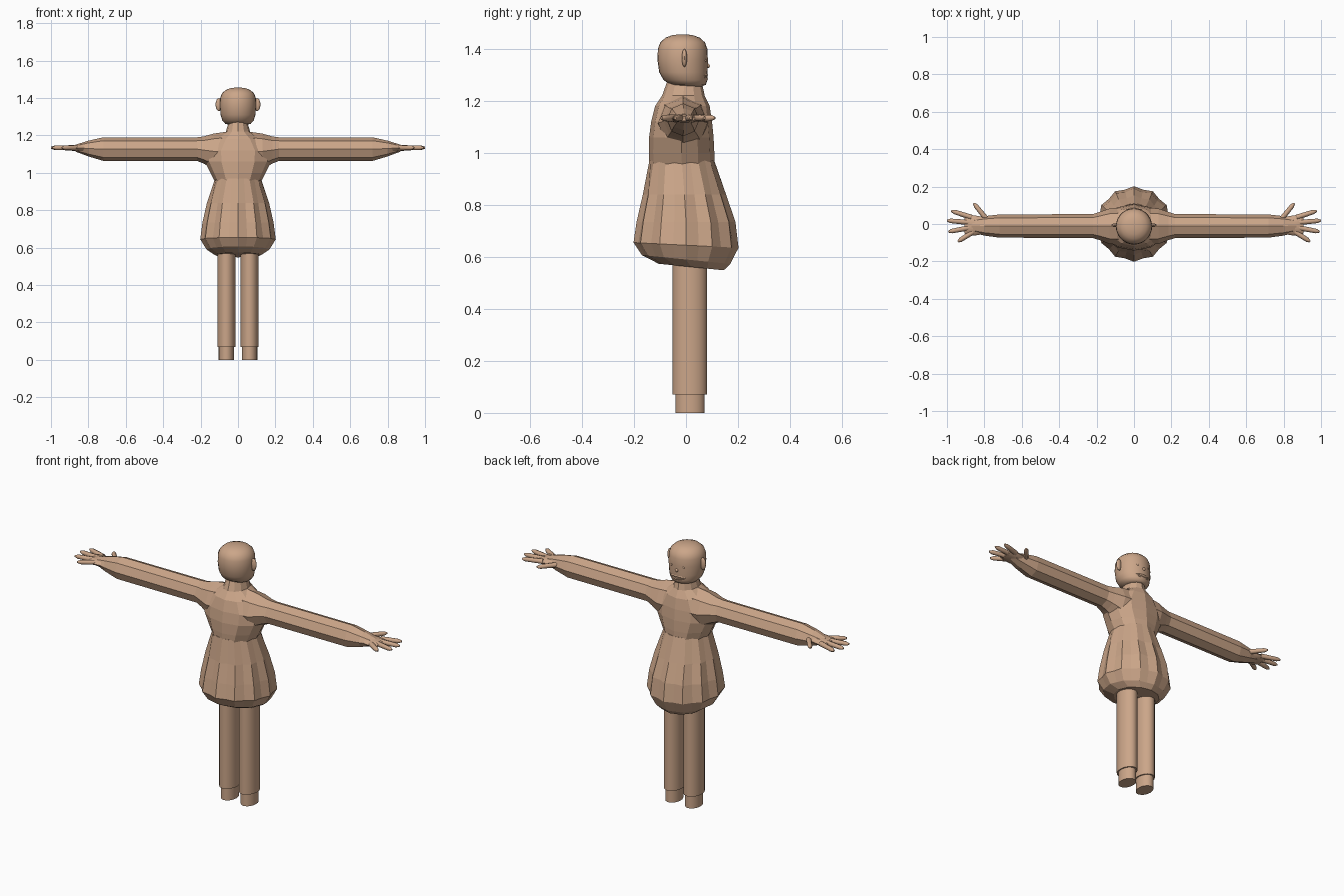
import bpy, bmesh, math
from mathutils import Vector

if "Cube" in bpy.data.objects:
    bpy.data.objects.remove(bpy.data.objects["Cube"])

TAN = (0.60, 0.38, 0.25, 1)
skin = bpy.data.materials.new("tan")
skin.use_nodes = True
skin.diffuse_color = TAN
skin.node_tree.nodes["Principled BSDF"].inputs["Base Color"].default_value = TAN

X, Y, Z = Vector((1, 0, 0)), Vector((0, 1, 0)), Vector((0, 0, 1))


def ring(centre, u, v, ru, rv, n):
    """Ellipse of n points around a centre, in the plane of u and v."""
    steps = [2 * math.pi * i / n for i in range(n)]
    return [Vector(centre) + u * ru * math.cos(a) + v * rv * math.sin(a) for a in steps]


def loft(bm, rings):
    """Skin neighbouring rings and cap both ends."""
    loops = [[bm.verts.new(p) for p in r] for r in rings]
    n = len(loops[0])
    for a, b in zip(loops, loops[1:]):
        for i in range(n):
            j = (i + 1) % n
            bm.faces.new((a[i], a[j], b[j], b[i]))
    bm.faces.new(loops[0][::-1])
    bm.faces.new(loops[-1])


def tube(bm, points, radii, n=8):
    """Round tube along a path."""
    pts = [Vector(p) for p in points]
    rings = []
    for i, p in enumerate(pts):
        d = (pts[min(i + 1, len(pts) - 1)] - pts[max(i - 1, 0)]).normalized()
        u = d.orthogonal().normalized() if abs(d.z) > 0.9 else d.cross(Z).normalized()
        rings.append(ring(p, u, d.cross(u), radii[i], radii[i], n))
    loft(bm, rings)


def finish(bm, name, smooth=None, mirror=False):
    bmesh.ops.recalc_face_normals(bm, faces=bm.faces)
    mesh = bpy.data.meshes.new(name)
    bm.to_mesh(mesh)
    bm.free()
    mesh.materials.append(skin)
    ob = bpy.data.objects.new(name, mesh)
    bpy.context.collection.objects.link(ob)
    if mirror:
        ob.modifiers.new("Mirror", "MIRROR")
    if smooth:
        bpy.ops.object.select_all(action="DESELECT")
        ob.select_set(True)
        bpy.context.view_layer.objects.active = ob
        bpy.ops.object.shade_smooth_by_angle(angle=math.radians(smooth))
    return ob


def stack(name, rows, n, smooth=None, mirror=False, cx=0):
    """Body of revolution-like rows: height, half width, half depth, depth centre."""
    bm = bmesh.new()
    loft(bm, [ring((cx, cy, z), X, Y, rx, ry, n) for z, rx, ry, cy in rows])
    return finish(bm, name, smooth, mirror)


# Head, with the jaw leaning towards the face
stack("head", [
    (1.256, .045, .045, .018), (1.262, .068, .068, .008), (1.28, .084, .084, -.002),
    (1.31, .093, .093, -.010), (1.36, .097, .097, -.013), (1.40, .095, .095, -.013),
    (1.425, .086, .086, -.013), (1.443, .066, .066, -.013), (1.452, .042, .042, -.013),
    (1.456, .015, .015, -.013)], 28, 50)

# Ears
bm = bmesh.new()
bmesh.ops.create_uvsphere(bm, u_segments=12, v_segments=8, radius=1)
for v in bm.verts:
    v.co = Vector((.102 + v.co.x * .018, -.006 + v.co.y * .010, 1.365 + v.co.z * .035))
finish(bm, "ears", 50, True)


# Small facial features laid on the face
def face_y(x):
    return -.011 + math.sqrt(.094 ** 2 - x * x)


bm = bmesh.new()
bmesh.ops.create_icosphere(bm, subdivisions=2, radius=.009)
bmesh.ops.translate(bm, verts=bm.verts, vec=(0, face_y(0), 1.335))
finish(bm, "nose", 50)

bm = bmesh.new()
bmesh.ops.create_icosphere(bm, subdivisions=2, radius=.007)
bmesh.ops.translate(bm, verts=bm.verts, vec=(.036, face_y(.036) - .003, 1.355))
finish(bm, "eyes", 50, True)

bm = bmesh.new()
for height, sag in ((1.300, .004), (1.284, -.012)):
    path = []
    for i in range(9):
        t = i / 4 - 1
        path.append((t * .045, face_y(t * .045) - .004, 1.296 + (height - 1.296) * (1 - t * t)))
    tube(bm, path, [.003] + [.006] * 7 + [.003], 6)
finish(bm, "lips", 50)

# Faceted bodice rising into the neck
stack("bodice", [
    (.95, .122, .125, -.016), (1.0, .148, .126, -.017), (1.06, .178, .124, -.018),
    (1.12, .180, .117, -.017), (1.18, .130, .105, -.014), (1.22, .065, .082, -.010),
    (1.29, .044, .062, -.005)], 12)

# Pleated skirt: ridges and folds, gathered under at the hem
bm = bmesh.new()
rings = []
for z, rx, ry, cy, fold, tilt in (
        (.97, .122, .125, -.016, 0, 0), (.84, .166, .160, -.006, .08, 0),
        (.735, .190, .190, 0, .08, 0), (.645, .202, .202, 0, .06, -.05),
        (.590, .168, .170, 0, .03, -.1), (.563, .125, .125, .02, .03, -.1)):
    pts = ring((0, cy, z), X, Y, rx, ry, 24)
    for i, p in enumerate(pts):
        if i % 2:
            p.x *= 1 - fold
            p.y = cy + (p.y - cy) * (1 - fold)
        p.z += p.y * tilt
    rings.append(pts)
loft(bm, rings)
finish(bm, "skirt")

# Arms: flared at the shoulder, straight, then tapering to the wrist
bm = bmesh.new()
loft(bm, [ring((x, y, z), Y, Z, ry, rz, 8) for x, y, z, ry, rz in (
    (.06, -.012, 1.115, .10, .105), (.13, -.012, 1.115, .095, .095),
    (.185, -.011, 1.122, .075, .072), (.22, -.011, 1.127, .064, .063),
    (.72, -.011, 1.127, .062, .063), (.80, -.010, 1.130, .052, .042),
    (.87, -.008, 1.132, .036, .018))])
finish(bm, "arms", None, True)

# Hands: flat palm, four fingers and a thumb
bm = bmesh.new()
loft(bm, [ring((x, y, 1.132), Y, Z, ry, rz, 10) for x, y, ry, rz in (
    (.79, -.008, .042, .024), (.84, -.008, .052, .022),
    (.885, -.006, .056, .015), (.905, -.006, .045, .009))])
fingers = [((.87, .036), (.97, .068)), ((.88, .008), (.992, .018)),
           ((.88, -.020), (.985, -.040)), ((.86, -.042), (.935, -.090)),
           ((.785, .022), (.852, .105))]
for (x0, y0), (x1, y1) in fingers:
    a, b = Vector((x0, y0, 1.134)), Vector((x1, y1, 1.134))
    tube(bm, [a, a.lerp(b, .5), a.lerp(b, .9), b.lerp(b + (b - a).normalized(), .008)],
         [.014, .013, .012, .005])
finish(bm, "hands", 50, True)

# Legs and feet
stack("legs", [(.07, .048, .066, .015), (.60, .048, .066, .015)], 24, 40, True, .062)
stack("feet", [(0, .041, .056, .016), (.075, .041, .056, .016)], 24, 40, True, .062)
